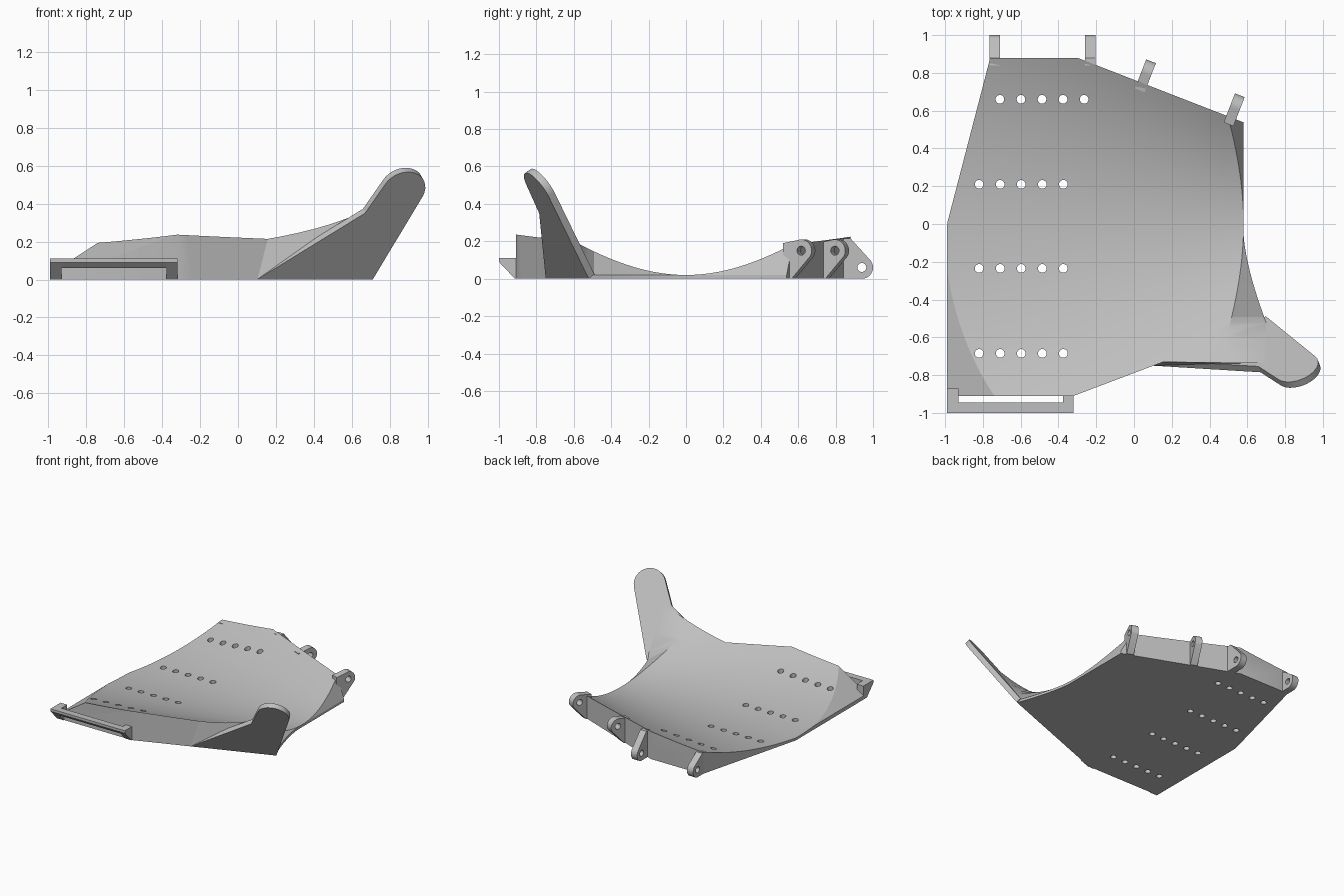
import bpy, bmesh, math
from mathutils import Vector, Matrix

old = bpy.data.objects.get("Cube")
if old:
    bpy.data.objects.remove(old)

steel = bpy.data.materials.new("bare_steel")
steel.use_nodes = True
steel.diffuse_color = (0.52, 0.52, 0.52, 1)
steel.node_tree.nodes["Principled BSDF"].inputs["Base Color"].default_value = (0.52, 0.52, 0.52, 1)


def finish(obj, smooth=True):
    obj.data.materials.clear()
    obj.data.materials.append(steel)
    if smooth:
        bpy.ops.object.select_all(action='DESELECT')
        obj.select_set(True)
        bpy.context.view_layer.objects.active = obj
        bpy.ops.object.shade_smooth_by_angle(angle=math.radians(25))
    return obj


def mesh_object(name, bm):
    bmesh.ops.recalc_face_normals(bm, faces=bm.faces)
    mesh = bpy.data.meshes.new(name)
    bm.to_mesh(mesh)
    bm.free()
    obj = bpy.data.objects.new(name, mesh)
    bpy.context.collection.objects.link(obj)
    return obj


def plate(name, outlines, thick, matrix):
    """Extruded flat outline; later outlines become holes."""
    curve = bpy.data.curves.new(name, 'CURVE')
    curve.dimensions = '2D'
    curve.fill_mode = 'BOTH'
    curve.extrude = thick / 2
    for pts in outlines:
        s = curve.splines.new('POLY')
        s.points.add(len(pts) - 1)
        for p, c in zip(s.points, pts):
            p.co = (c[0], c[1], 0, 1)
        s.use_cyclic_u = True
    tmp = bpy.data.objects.new(name, curve)
    bpy.context.collection.objects.link(tmp)
    dg = bpy.context.evaluated_depsgraph_get()
    mesh = bpy.data.meshes.new_from_object(tmp.evaluated_get(dg))
    bpy.data.objects.remove(tmp)
    bm = bmesh.new()
    bm.from_mesh(mesh)
    bmesh.ops.remove_doubles(bm, verts=bm.verts, dist=1e-5)
    bm.transform(matrix)
    return finish(mesh_object(name, bm))


def arc(cx, cy, r, a0, a1, n=16):
    return [(cx + r * math.cos(math.radians(a0 + (a1 - a0) * i / n)),
             cy + r * math.sin(math.radians(a0 + (a1 - a0) * i / n))) for i in range(n + 1)]


def frame(u, v, w, origin):
    m = Matrix((u, v, w)).transposed().to_4x4()
    m.translation = origin
    return m


# Tilted plane of the raised ear
ear_o = Vector((0.1, -0.75, 0))
ear_u = Vector((0.61, 0.23, 0)).normalized()
ear_n = ear_u.cross(Vector((0.57, -0.035, 0.35))).normalized()
ear_v = ear_n.cross(ear_u)
EAR_T = 0.04


def cone(x, y):
    return 0.02 + y * y / (3.1 - 2.28 * x)


def ear_inner(x, y):
    q = ear_o - ear_n * EAR_T
    return q.z - (ear_n.x * (x - q.x) + ear_n.y * (y - q.y)) / ear_n.z


def section(y, steps=18):
    """Closed cross-section of the dished body at one y."""
    xl = -0.99 + 0.26 * max(y, 0)
    xe = 0.58 + 0.12 * min(max((-y - 0.05) / 0.47, 0), 1) ** 1.5
    ze = 0.02 if y > -0.52 else max(0.02, ear_inner(xe, y))
    cl, cr = -0.9, 0.5
    for _ in range(20):
        cl = -0.99 + (cone(cl, y) - 0.03) / 0.65
        cr = 0.58 - 0.5 * (cone(cr, y) - 0.02)
    cl = max(cl, xl)
    if y < -0.6:
        cr = min(0.49 + 0.16 * (-0.6 - y) / 0.135, 0.69)
    zl = min(cone(xl, y), 0.03 + 0.65 * (xl + 0.99))
    top = [cl + (cr - cl) * i / steps for i in range(steps + 1)]
    return ([(xl, y, 0), (xl, y, zl)] + [(x, y, cone(x, y)) for x in top]
            + [(xe, y, ze), (xe, y, 0)])


def dished_block(name, cuts, rows=60):
    bm = bmesh.new()
    rings = [[bm.verts.new(p) for p in section(-0.91 + 1.79 * j / rows)] for j in range(rows + 1)]
    n = len(rings[0])
    for a, b in zip(rings, rings[1:]):
        for i in range(n):
            bm.faces.new((a[i], a[(i + 1) % n], b[(i + 1) % n], b[i]))
    bm.faces.new(rings[0])
    bm.faces.new(rings[-1])
    bmesh.ops.remove_doubles(bm, verts=bm.verts, dist=1e-4)
    for co, no in cuts:
        bmesh.ops.bisect_plane(bm, geom=bm.verts[:] + bm.edges[:] + bm.faces[:], dist=1e-5,
                               plane_co=co, plane_no=no, clear_outer=True)
        bmesh.ops.holes_fill(bm, edges=[e for e in bm.edges if e.is_boundary], sides=0)
    return mesh_object(name, bm)


# Main dished body, trimmed along the slanted front and back edges
front_p, front_n = Vector((-0.32, -0.91, 0)), Vector((0.39, -1.03, 0)).normalized()
back_p, back_n = Vector((-0.3, 0.88, 0)), Vector((0.34, 0.875, 0)).normalized()
body = dished_block("dished_body", [(front_p, front_n), (back_p, back_n)])

# Drilled hole pattern
bm = bmesh.new()
for y, x0 in ((0.66, -0.71), (0.21, -0.82), (-0.235, -0.82), (-0.685, -0.82)):
    for i in range(5):
        bmesh.ops.create_cone(bm, cap_ends=True, segments=20, radius1=0.023, radius2=0.023,
                              depth=1, matrix=Matrix.Translation((x0 + 0.1115 * i, y, 0)))
drill = mesh_object("hole_cutter", bm)
drill.hide_render = True
mod = body.modifiers.new("holes", 'BOOLEAN')
mod.operation = 'DIFFERENCE'
mod.solver = 'EXACT'
mod.object = drill
bpy.context.view_layer.objects.active = body
bpy.ops.object.modifier_apply(modifier=mod.name)
bpy.data.objects.remove(drill)
finish(body)

# Wedge that carries the dish up into the ear
a, b, c = ear_o, Vector((0.16, -0.73, 0.21)), Vector((0.65, -0.735, 0.353))
wedge_n = (c - a).cross(b - a).normalized()
if wedge_n.y > 0:
    wedge_n.negate()
wedge = dished_block("ear_wedge", [(front_p, -front_n), (ear_o, ear_n), (a, wedge_n)])
finish(wedge)

# Raised ear with a rounded tip
plate("raised_ear", [[(0, 0), (0.652, 0)] + arc(0.708, 0.561, 0.12, -15, 160) + [(0.521, 0.421)]],
      EAR_T, frame(ear_u, ear_v, ear_n, ear_o - ear_n * EAR_T / 2))

# Front bracket: a bar on two legs (profiles in y, z)
Y, Z, X = Vector((0, 1, 0)), Vector((0, 0, 1)), Vector((1, 0, 0))
leg = [(-1, 0.11), (-1, 0.09), (-0.915, 0), (-0.87, 0), (-0.87, 0.11)]
bar = [(-1, 0.11), (-1, 0.09), (-0.97, 0.06), (-0.945, 0.06), (-0.945, 0.11)]
for name, prof, x, t in (("bracket_leg_outer", leg, -0.96, 0.06), ("bracket_leg_inner", leg, -0.348, 0.056),
                         ("bracket_bar", bar, -0.655, 0.67)):
    plate(name, [prof], t, frame(Y, Z, X, (x, 0, 0)))

# Back lugs: two low ones facing straight back, two high ones square to the slanted edge
low = [(-0.04, 0), (0.06, 0)] + arc(0.06, 0.06, 0.06, -90, 45)
high = [(-0.04, 0), (0.01, 0)] + arc(0.065, 0.15, 0.06, -30, 110) + [(-0.04, 0.19)]
for i, (x, y0, top) in enumerate(((-0.737, 0.88, 0.17), (-0.232, 0.88, 0.215))):
    plate("low_lug_%d" % i, [low + [(0, top), (-0.04, top)], arc(0.06, 0.06, 0.024, 0, 342, 19)],
          0.055, frame(Y, Z, X, (x, y0, 0)))
side = back_n.cross(Z)
for i, (x, y) in enumerate(((0.045, 0.745), (0.515, 0.565))):
    plate("high_lug_%d" % i, [high, arc(0.065, 0.15, 0.024, 0, 342, 19)],
          0.055, frame(back_n, Z, side, (x, y, 0)))
